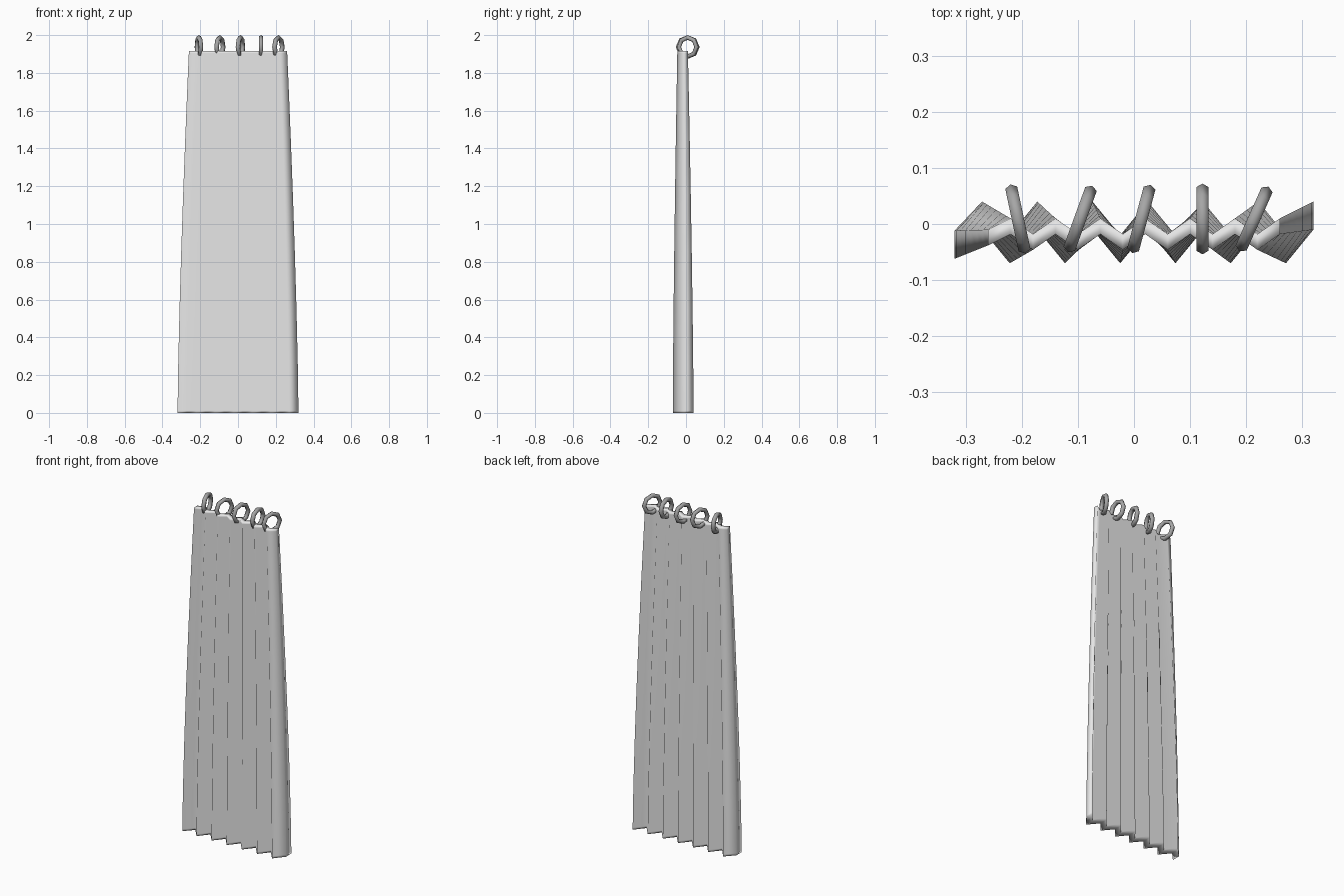
import bpy, bmesh, math
from mathutils import Matrix

if "Cube" in bpy.data.objects:
    bpy.data.objects.remove(bpy.data.objects["Cube"])


def material(name, v):
    m = bpy.data.materials.new(name)
    m.diffuse_color = (v, v, v, 1)
    m.use_nodes = True
    m.node_tree.nodes["Principled BSDF"].inputs["Base Color"].default_value = m.diffuse_color
    return m


def finish(bm, name, mat):
    bmesh.ops.recalc_face_normals(bm, faces=bm.faces)
    for f in bm.faces:
        f.smooth = True
    me = bpy.data.meshes.new(name)
    bm.to_mesh(me)
    bm.free()
    me.materials.append(mat)
    ob = bpy.data.objects.new(name, me)
    bpy.context.collection.objects.link(ob)
    return ob


cloth = material("pale grey cloth", 0.8)
metal = material("grey metal", 0.38)

# Pleated curtain: a thick zigzag strip that widens and deepens towards the hem
TOP, N = 1.915, 13
levels = [0, 0.012, 0.25, 0.55, 0.85, 1.15, 1.45, 1.7, 1.905, TOP]
bm = bmesh.new()
rings = []
for z in levels:
    u = (z / TOP) ** 1.4
    half = 0.32 - 0.06 * u
    fold = 0.030 - 0.016 * u       # pleat amplitude
    thick = 0.025 - 0.011 * u      # half thickness
    mid = -0.015 - 0.003 * u
    front, back = [], []
    for i in range(N + 1):
        x = half * (2 * i / N - 1)
        y = mid + fold * (1 if i % 2 else -1)
        if i == 0:
            y += 0.008
        front.append(bm.verts.new((x, y - thick, z)))
        back.append(bm.verts.new((x, y + thick, z)))
    rings.append(front + back[::-1])
for a, b in zip(rings, rings[1:]):
    n = len(a)
    for i in range(n):
        j = (i + 1) % n
        bm.faces.new((a[i], a[j], b[j], b[i]))
for r in (rings[0], rings[-1]):
    for i in range(N):
        bm.faces.new((r[i], r[i + 1], r[-2 - i], r[-1 - i]))
finish(bm, "curtain", cloth)


# Hanging rings: low-poly tori threaded through the top edge, each turned a little
def hanging_ring(name, x, turn, major=0.0505, minor=0.0125, segs=8, sides=6):
    bm = bmesh.new()
    loops = []
    for i in range(segs):
        a = 2 * math.pi * i / segs
        loop = []
        for k in range(sides):
            b = 2 * math.pi * k / sides
            r = major + minor * math.cos(b)
            loop.append(bm.verts.new((minor * math.sin(b), r * math.cos(a), r * math.sin(a))))
        loops.append(loop)
    for i in range(segs):
        p, q = loops[i], loops[(i + 1) % segs]
        for k in range(sides):
            m = (k + 1) % sides
            bm.faces.new((p[k], p[m], q[m], q[k]))
    ob = finish(bm, name, metal)
    ob.matrix_world = Matrix.Translation((x, 0.009, 1.937)) @ Matrix.Rotation(math.radians(turn), 4, 'Z')


for i, (x, turn) in enumerate([(-0.207, 12), (-0.096, -20), (0.013, -15), (0.122, 0), (0.214, -24)]):
    hanging_ring(f"hanging_ring_{i + 1}", x, turn)
